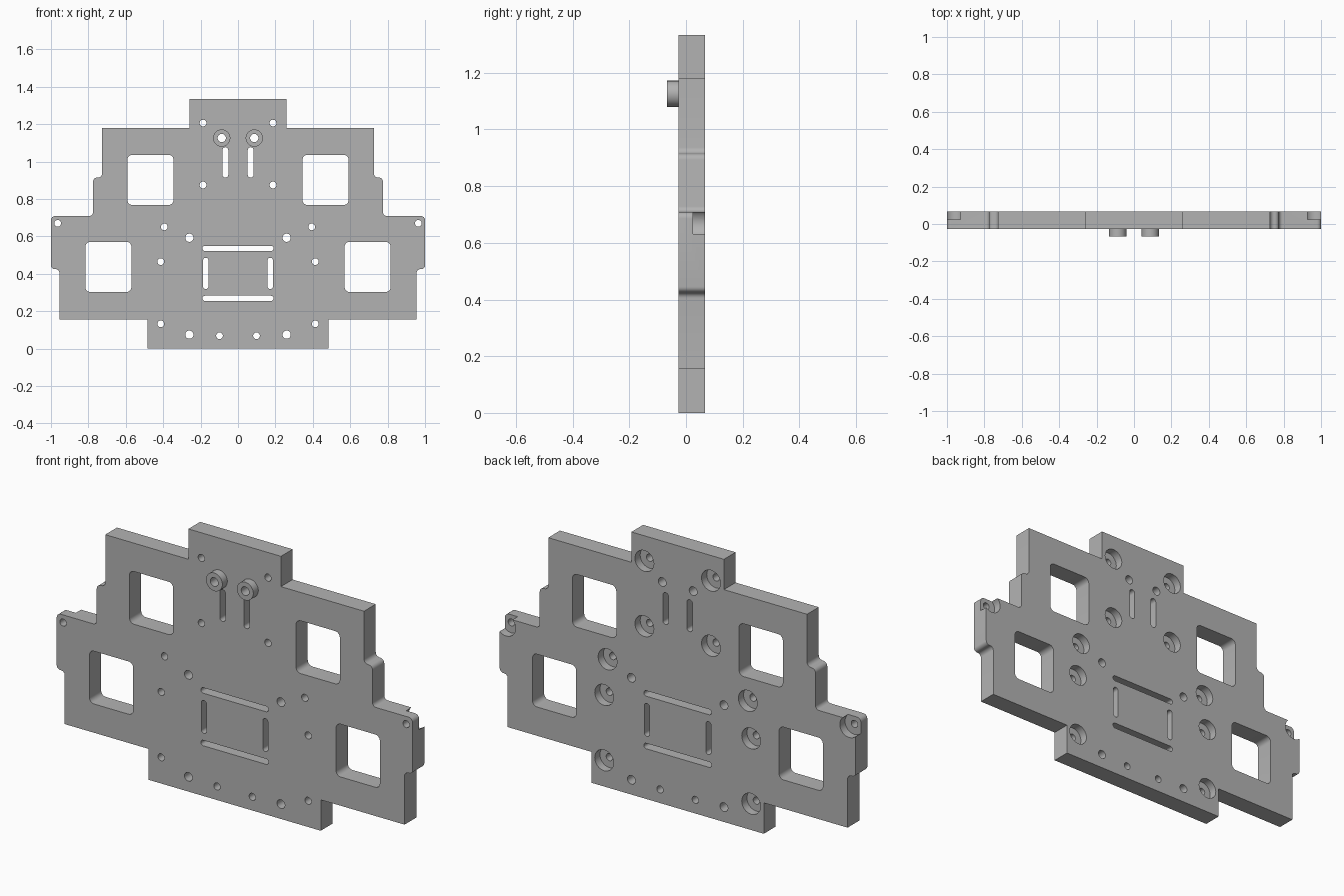
import bpy, bmesh, math
from mathutils import Vector

if "Cube" in bpy.data.objects:
    bpy.data.objects.remove(bpy.data.objects["Cube"])

FRONT, BACK = -0.027, 0.067      # plate faces
BORE = 0.025                     # floor of the counterbores
BOSS_FRONT = -0.067

grey = bpy.data.materials.new("plain_grey")
grey.diffuse_color = (0.45, 0.45, 0.45, 1)
grey.use_nodes = True
grey.node_tree.nodes["Principled BSDF"].inputs["Base Color"].default_value = grey.diffuse_color


def rounded(corners, steps=6):
    """Round a list of (x, z, radius) corners with tangent arcs."""
    pts = []
    n = len(corners)
    for i, (x, z, r) in enumerate(corners):
        p = Vector((x, z))
        if r == 0:
            pts.append(p)
            continue
        a = (Vector(corners[i - 1][:2]) - p).normalized()
        b = (Vector(corners[(i + 1) % n][:2]) - p).normalized()
        c = p + (a + b) * r          # all corners are right angles
        for k in range(steps + 1):
            t = k / steps * math.pi / 2
            pts.append(c - b * r * math.cos(t) - a * r * math.sin(t))
    return pts


def rect(x0, x1, z0, z1, r):
    return rounded([(x0, z0, r), (x1, z0, r), (x1, z1, r), (x0, z1, r)])


def circle(x, z, r, sides=32):
    return [Vector((x + r * math.cos(2 * math.pi * i / sides),
                    z + r * math.sin(2 * math.pi * i / sides))) for i in range(sides)]


def prisms(name, profiles, y0, y1):
    """One object made of several profiles extruded along y."""
    bm = bmesh.new()
    for prof in profiles:
        a = [bm.verts.new((p.x, y0, p.y)) for p in prof]
        b = [bm.verts.new((p.x, y1, p.y)) for p in prof]
        bm.faces.new(a)
        bm.faces.new(b[::-1])
        for i in range(len(a)):
            j = (i + 1) % len(a)
            bm.faces.new((a[j], a[i], b[i], b[j]))
    bmesh.ops.recalc_face_normals(bm, faces=bm.faces)
    me = bpy.data.meshes.new(name)
    bm.to_mesh(me)
    bm.free()
    me.materials.append(grey)
    ob = bpy.data.objects.new(name, me)
    bpy.context.collection.objects.link(ob)
    return ob


def both(fn, *args):
    """Profile on the right plus its mirror image on the left."""
    prof = fn(*args)
    return [prof, [Vector((-p.x, p.y)) for p in reversed(prof)]]


# Stepped outline: right half, then mirrored
half = [(0.484, 0, 0), (0.484, 0.157, 0), (0.955, 0.157, 0),
        (0.955, 0.425, 0.02), (1.0, 0.425, 0.02), (1.0, 0.709, 0.022),
        (0.775, 0.709, 0.02), (0.775, 0.915, 0.022), (0.727, 0.915, 0.022),
        (0.727, 1.18, 0), (0.26, 1.18, 0), (0.26, 1.334, 0)]
outline = rounded(half + [(-x, z, r) for x, z, r in reversed(half)])
plate = prisms("mounting_plate", [outline], FRONT, BACK)

# Holes, slots and windows that go right through
bored = [(0.187, 1.206), (0.187, 0.875), (0.394, 0.651),
         (0.413, 0.465), (0.413, 0.133), (0.964, 0.67)]
through = [rect(-0.19, 0.19, 0.522, 0.55, 0.0139),
           rect(-0.19, 0.19, 0.255, 0.283, 0.0139)]
for x, z in bored:
    through += both(circle, x, z, 0.018)
for x, z, r in [(0.26, 0.593, 0.022), (0.26, 0.075, 0.022),
                (0.099, 0.069, 0.018), (0.087, 1.126, 0.022)]:
    through += both(circle, x, z, r)
through += both(rect, 0.158, 0.187, 0.319, 0.486, 0.0144)
through += both(rect, 0.052, 0.083, 0.915, 1.077, 0.0154)
through += both(rect, 0.345, 0.591, 0.768, 1.036, 0.026)
through += both(rect, 0.57, 0.816, 0.303, 0.571, 0.026)
through_cutter = prisms("through_cutter", through, -0.2, 0.2)

# Counterbores on the back
bores = []
for x, z in bored:
    bores += both(circle, x, z, 0.053)
bore_cutter = prisms("counterbore_cutter", bores, BORE, 0.2)

# Round bosses on the front
boss = prisms("front_bosses", both(circle, 0.087, 1.126, 0.046, 48), BOSS_FRONT, FRONT + 0.005)

for ob, cutters in ((plate, (through_cutter, bore_cutter)), (boss, (through_cutter,))):
    for c in cutters:
        m = ob.modifiers.new("cut", 'BOOLEAN')
        m.operation = 'DIFFERENCE'
        m.solver = 'EXACT'
        m.object = c

# Bake the cuts, drop the cutters, shade
bpy.context.view_layer.update()
dg = bpy.context.evaluated_depsgraph_get()
baked = [(ob, bpy.data.meshes.new_from_object(ob.evaluated_get(dg))) for ob in (plate, boss)]
for ob, me in baked:
    ob.modifiers.clear()
    ob.data = me
for c in (through_cutter, bore_cutter):
    bpy.data.objects.remove(c)
for ob in (plate, boss):
    bpy.ops.object.select_all(action='DESELECT')
    ob.select_set(True)
    bpy.context.view_layer.objects.active = ob
    bpy.ops.object.shade_smooth_by_angle(angle=math.radians(30))
